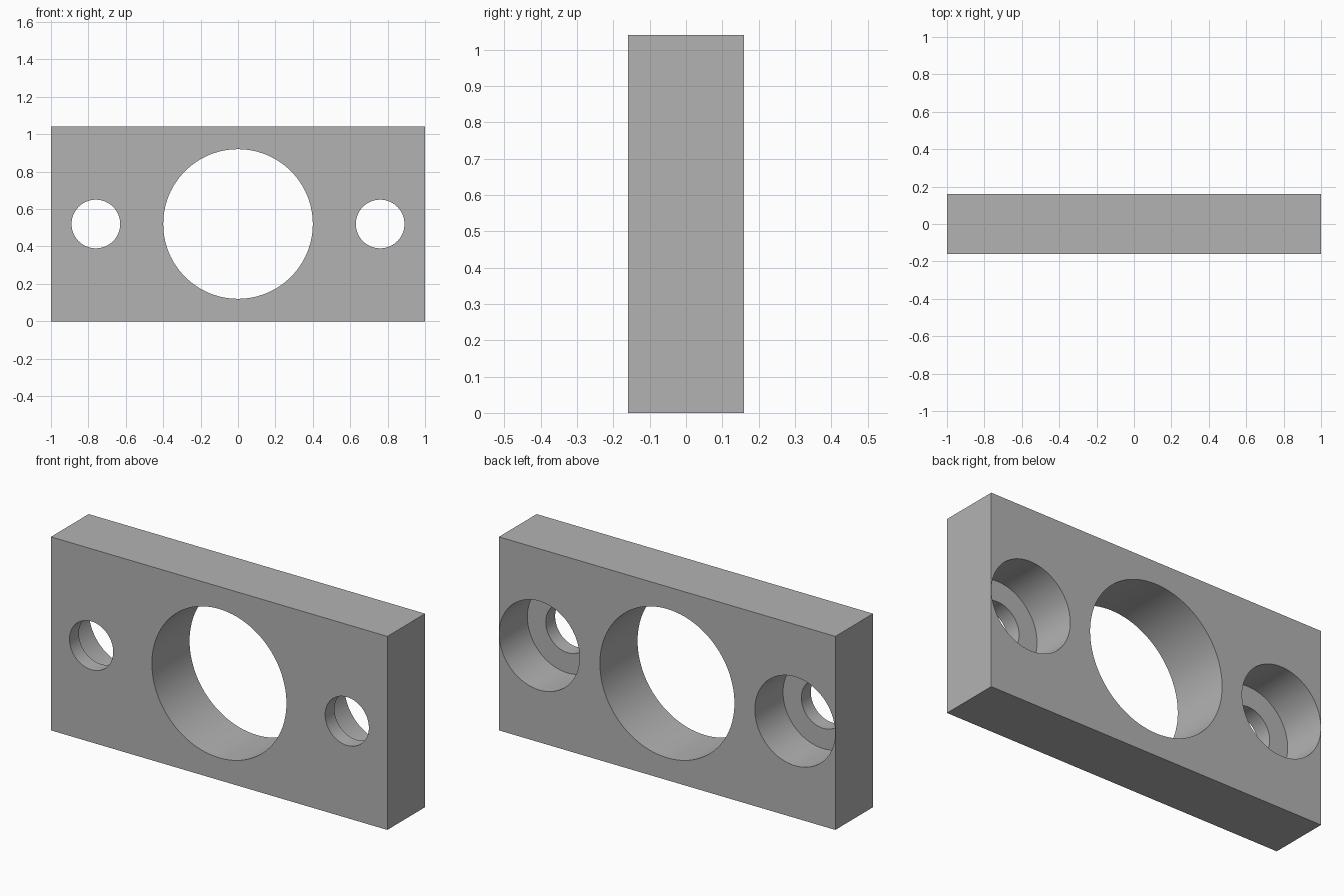
import bpy
import math

default_cube = bpy.data.objects.get("Cube")
if default_cube:
    bpy.data.objects.remove(default_cube, do_unlink=True)

LENGTH, DEPTH, HEIGHT = 2.0, 0.32, 1.04
MID = HEIGHT / 2
FRONT, BACK = -DEPTH / 2, DEPTH / 2
OVER = 0.1            # how far cutters reach past the faces
BOLT_X = 0.76

grey = bpy.data.materials.new("plain_grey")
grey.use_nodes = True
colour = (0.45, 0.45, 0.45, 1)
grey.diffuse_color = colour
grey.node_tree.nodes["Principled BSDF"].inputs["Base Color"].default_value = colour

# Rectangular block
bpy.ops.mesh.primitive_cube_add(size=1, location=(0, 0, MID))
plate = bpy.context.object
plate.name = "mounting_plate"
plate.scale = (LENGTH, DEPTH, HEIGHT)
bpy.ops.object.transform_apply(location=False, rotation=False, scale=True)
plate.data.materials.append(grey)


def bore(x, radius, y_start, y_end):
    """Cut a round hole along y between two depths."""
    bpy.ops.mesh.primitive_cylinder_add(
        vertices=96, radius=radius, depth=y_end - y_start,
        location=(x, (y_start + y_end) / 2, MID), rotation=(math.pi / 2, 0, 0))
    cutter = bpy.context.object
    cutter.name = "hole_cutter"
    cutter.hide_render = True
    cutter.data.materials.append(grey)
    cut = plate.modifiers.new("hole", 'BOOLEAN')
    cut.operation = 'DIFFERENCE'
    cut.solver = 'EXACT'
    cut.object = cutter
    bpy.ops.object.select_all(action='DESELECT')
    plate.select_set(True)
    bpy.context.view_layer.objects.active = plate
    bpy.ops.object.modifier_apply(modifier=cut.name)
    bpy.data.objects.remove(cutter, do_unlink=True)


# Large centre hole
bore(0, 0.40, FRONT - OVER, BACK + OVER)

# Bolt holes, counterbored from the back
for side in (-1, 1):
    bore(side * BOLT_X, 0.239, BACK - 0.24, BACK + OVER)
    bore(side * BOLT_X, 0.13, FRONT - OVER, BACK + OVER)

bpy.ops.object.shade_smooth_by_angle(angle=math.radians(30))
